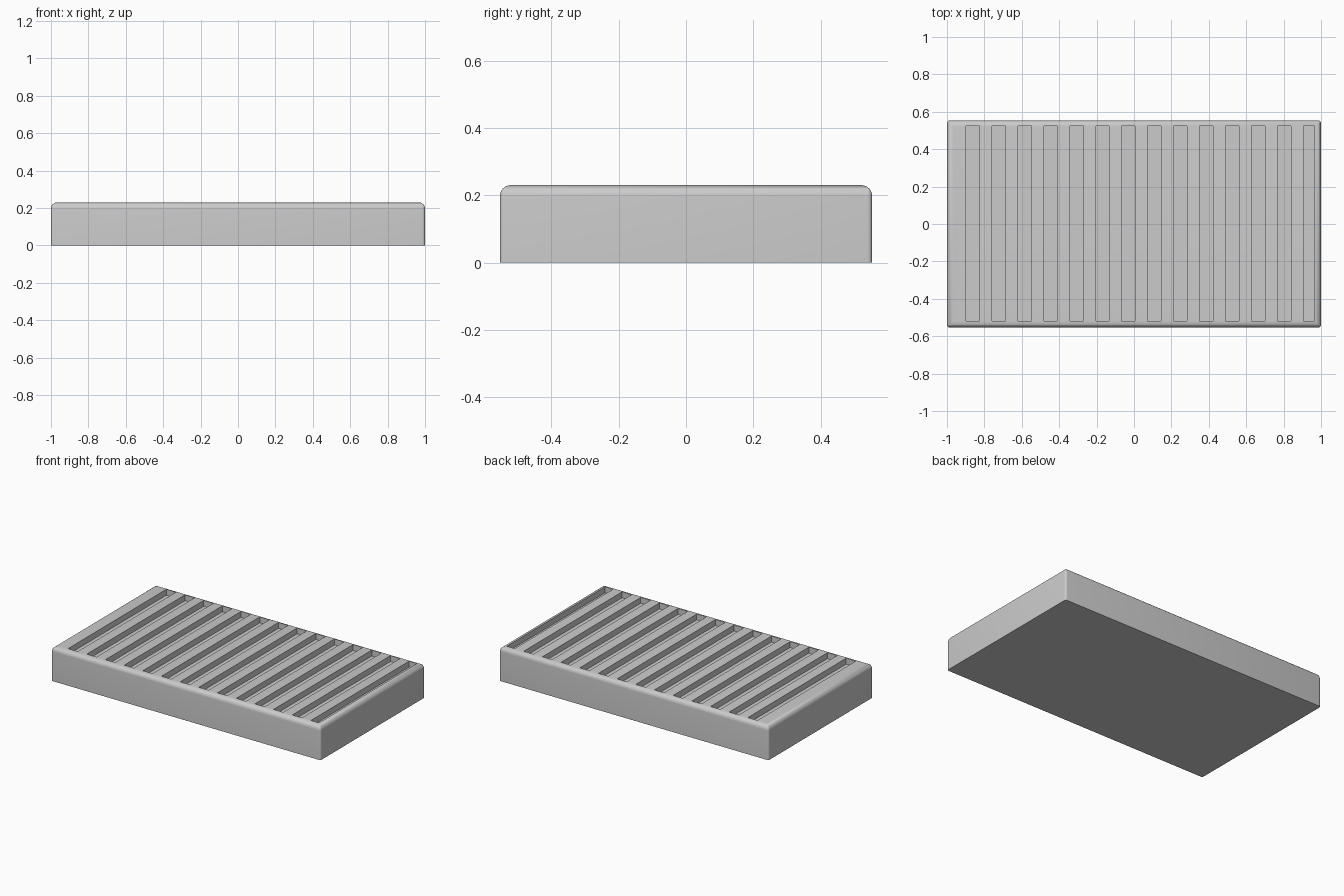
import bpy, bmesh, math

cube = bpy.data.objects.get("Cube")
if cube:
    bpy.data.objects.remove(cube)

HX, HY, H = 1.0, 0.553, 0.23      # half length, half width, height
ROUND, CORNER = 0.033, 0.014      # top edge radius, upright edge radius
DEPTH, PITCH, SLOT = 0.04, 0.1387, 0.072

grey = bpy.data.materials.new("light_grey")
grey.use_nodes = True
colour = (0.6, 0.6, 0.6, 1)
grey.diffuse_color = colour
grey.node_tree.nodes["Principled BSDF"].inputs["Base Color"].default_value = colour


def make_object(name, bm):
    bmesh.ops.recalc_face_normals(bm, faces=bm.faces)
    mesh = bpy.data.meshes.new(name)
    bm.to_mesh(mesh)
    bm.free()
    mesh.materials.append(grey)
    obj = bpy.data.objects.new(name, mesh)
    bpy.context.collection.objects.link(obj)
    return obj


def rounded_ring(bm, inset, z, steps=5):
    """Rectangle outline with rounded corners, shrunk by inset."""
    r = max(CORNER - inset, 0)
    ring = []
    for q, (sx, sy) in enumerate([(1, 1), (-1, 1), (-1, -1), (1, -1)]):
        for i in range(steps + 1):
            a = math.pi / 2 * (q + i / steps)
            x = sx * (HX - inset - r) + r * math.cos(a)
            y = sy * (HY - inset - r) + r * math.sin(a)
            ring.append(bm.verts.new((x, y, z)))
    return ring


# Solid body: upright walls, then a quarter-round top edge
bm = bmesh.new()
rings = [rounded_ring(bm, 0, 0)]
for k in range(9):
    a = math.pi / 2 * k / 8
    rings.append(rounded_ring(bm, ROUND * (1 - math.cos(a)),
                              H - ROUND * (1 - math.sin(a))))
for low, high in zip(rings, rings[1:]):
    for i in range(len(low)):
        j = (i + 1) % len(low)
        bm.faces.new((low[i], low[j], high[j], high[i]))
bm.faces.new(rings[0])
bm.faces.new(rings[-1])
bmesh.ops.remove_doubles(bm, verts=bm.verts, dist=0.00005)
body = make_object("slatted_block", bm)

# Row of slot cutters; the last slot stops at the rounded edge
bm = bmesh.new()
for i in range(14):
    x0 = -0.898 + i * PITCH
    x1 = min(x0 + SLOT, 0.964)
    cut = bmesh.ops.create_cube(bm, size=1)["verts"]
    bmesh.ops.scale(bm, verts=cut, vec=(x1 - x0, 1.042, 2 * DEPTH))
    bmesh.ops.translate(bm, verts=cut, vec=((x0 + x1) / 2, 0.002, H))
cutter = make_object("slot_cutter", bm)
cutter.hide_render = True

# Cut the slots, then drop the cutter
bpy.context.view_layer.objects.active = body
body.select_set(True)
mod = body.modifiers.new("slots", "BOOLEAN")
mod.operation = "DIFFERENCE"
mod.solver = "EXACT"
mod.object = cutter
bpy.ops.object.modifier_apply(modifier=mod.name)
bpy.data.objects.remove(cutter)
bpy.ops.object.shade_smooth_by_angle(angle=math.radians(30))
